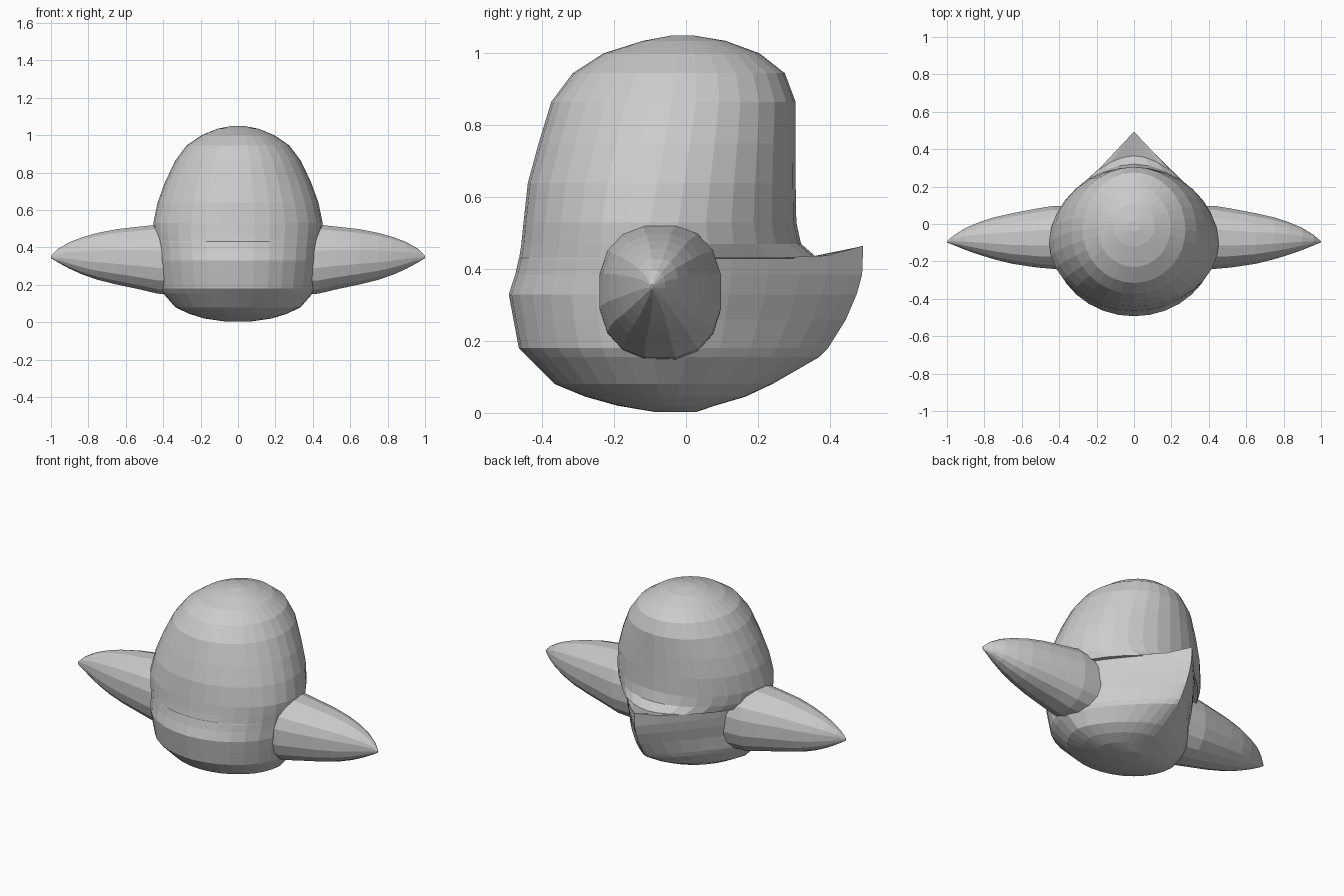
import bpy, bmesh, math

grey = bpy.data.materials.new("plain grey")
grey.diffuse_color = (0.6, 0.6, 0.6, 1)


def loft(name, rings):
    """Skin a list of closed rings of points and cap both ends."""
    bm = bmesh.new()
    loops = [[bm.verts.new(p) for p in ring] for ring in rings]
    n = len(loops[0])
    for a, b in zip(loops, loops[1:]):
        for i in range(n):
            j = (i + 1) % n
            bm.faces.new((a[i], a[j], b[j], b[i]))
    bm.faces.new(loops[0][::-1])
    bm.faces.new(loops[-1])
    bmesh.ops.recalc_face_normals(bm, faces=bm.faces)
    mesh = bpy.data.meshes.new(name)
    bm.to_mesh(mesh)
    bm.free()
    mesh.materials.append(grey)
    obj = bpy.data.objects.new(name, mesh)
    bpy.context.collection.objects.link(obj)
    return obj


def body_ring(z, w, front, back, mid, point, lift=0.0, n=32):
    """Rounded front, back half blended from an ellipse to a pointed tail."""
    pts = []
    for i in range(n):
        a = 2 * math.pi * i / n
        c, s = math.cos(a), math.sin(a)
        x, y, dz = w * c, mid + (mid - front) * s, 0.0
        if s > 0:
            y = mid + (back - mid) * s
            sharp = w * (1 - s ** 1.3) * (1 if c > 0 else -1)
            x = x * (1 - point) + sharp * point
            dz = lift * max(0.0, (y - 0.365) / (back - 0.365)) if lift else 0.0
        pts.append((x, y, z + dz))
    return pts


# Body with pointed tail: height, half width, front, back, widest y, pointedness, tip lift
body = [
    (0.003, 0.06, -0.09, 0.03, -0.03, 0),
    (0.02, 0.18, -0.19, 0.08, -0.06, 0.1),
    (0.045, 0.26, -0.28, 0.165, -0.07, 0.3),
    (0.08, 0.335, -0.365, 0.24, -0.08, 0.5),
    (0.155, 0.40, -0.44, 0.37, -0.09, 0.8),
    (0.18, 0.415, -0.465, 0.395, -0.09, 0.9),
    (0.26, 0.425, -0.48, 0.445, -0.1, 1),
    (0.33, 0.435, -0.493, 0.475, -0.1, 1),
    (0.385, 0.44, -0.475, 0.49, -0.1, 1),
    (0.43, 0.445, -0.465, 0.493, -0.1, 1, 0.035),
    (0.431, 0.445, -0.464, 0.365, -0.1, 0.35),
    (0.47, 0.45, -0.458, 0.32, -0.1, 0.12),
    (0.53, 0.453, -0.452, 0.307, -0.1, 0.05),
    (0.64, 0.43, -0.44, 0.305, -0.08, 0),
    (0.75, 0.39, -0.41, 0.305, -0.06, 0),
    (0.865, 0.335, -0.375, 0.305, -0.04, 0),
    (0.945, 0.275, -0.315, 0.275, -0.03, 0),
    (1.0, 0.195, -0.23, 0.205, -0.02, 0),
    (1.035, 0.11, -0.12, 0.11, -0.01, 0),
    (1.05, 0.03, -0.04, 0.02, -0.01, 0),
]
loft("body", [body_ring(*r) for r in body])


def wing_ring(x, y0, y1, z0, z1, side, n=16):
    """Boxy rounded cross-section across the wing."""
    pts = []
    for i in range(n):
        a = 2 * math.pi * (i + 0.5) / n
        c, s = math.cos(a), math.sin(a)
        u = math.copysign(abs(c) ** 0.85, c)
        v = math.copysign(abs(s) ** 0.85, s)
        pts.append((side * x, (y0 + y1) / 2 + (y1 - y0) / 2 * u,
                    (z0 + z1) / 2 + (z1 - z0) / 2 * v))
    return pts


# Wings: distance out, front, back, bottom, top
wing = [
    (0.28, -0.245, 0.10, 0.14, 0.53),
    (0.43, -0.243, 0.10, 0.15, 0.525),
    (0.52, -0.235, 0.085, 0.172, 0.515),
    (0.65, -0.215, 0.06, 0.2, 0.5),
    (0.75, -0.19, 0.037, 0.225, 0.48),
    (0.83, -0.165, 0.01, 0.253, 0.457),
    (0.9, -0.14, -0.02, 0.285, 0.43),
    (0.96, -0.115, -0.058, 0.318, 0.395),
    (1.0, -0.098, -0.092, 0.343, 0.357),
]
for label, side in (("right_wing", 1), ("left_wing", -1)):
    loft(label, [wing_ring(*r, side) for r in wing])
